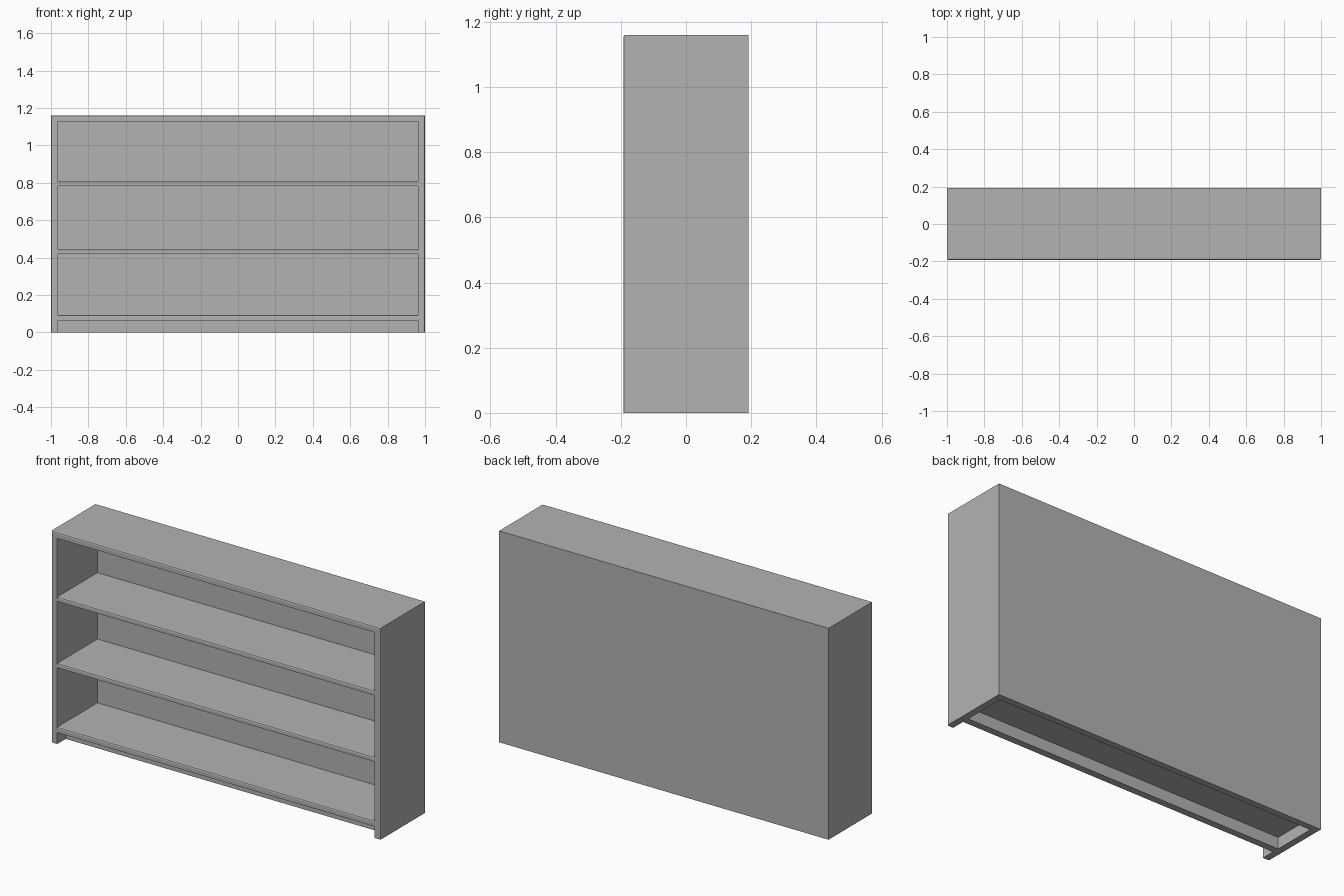
import bpy, bmesh
from mathutils import Vector

cube = bpy.data.objects.get("Cube")
if cube:
    bpy.data.objects.remove(cube)

W, D, H = 1.0, 0.192, 1.16       # half width, half depth, height
SIDE, TOP, BACK = 0.037, 0.032, 0.035
INNER = W - SIDE
EDGE = 0.008                     # eased front edges

grey = bpy.data.materials.new("plain grey")
grey.use_nodes = True
GREY = (0.45, 0.45, 0.45, 1)
grey.diffuse_color = GREY
grey.node_tree.nodes["Principled BSDF"].inputs["Base Color"].default_value = GREY


def extrude_profile(name, points, y0, y1, eased=None):
    """Extrude an x-z outline from y0 to y1, easing the front edges that pass the test."""
    bm = bmesh.new()
    face = bm.faces.new([bm.verts.new((x, y0, z)) for x, z in points])
    new = bmesh.ops.extrude_face_region(bm, geom=[face])["geom"]
    moved = [v for v in new if isinstance(v, bmesh.types.BMVert)]
    bmesh.ops.translate(bm, verts=moved, vec=Vector((0, y1 - y0, 0)))
    bmesh.ops.recalc_face_normals(bm, faces=bm.faces)
    if eased:
        edges = [e for e in bm.edges
                 if all(abs(v.co.y - y0) < 1e-5 and eased(v.co) for v in e.verts)]
        bmesh.ops.bevel(bm, geom=edges, offset=EDGE, segments=2,
                        profile=0.5, affect='EDGES')
    mesh = bpy.data.meshes.new(name)
    bm.to_mesh(mesh)
    bm.free()
    mesh.materials.append(grey)
    obj = bpy.data.objects.new(name, mesh)
    bpy.context.collection.objects.link(obj)
    return obj


def board(name, x0, x1, z0, z1, y0, y1, eased=None):
    return extrude_profile(name, [(x0, z0), (x1, z0), (x1, z1), (x0, z1)], y0, y1, eased)


# Sides and top as one arch, eased around the outer front edge
arch = [(-W, 0), (-W, H), (W, H), (W, 0),
        (INNER, 0), (INNER, H - TOP), (-INNER, H - TOP), (-INNER, 0)]
extrude_profile("sides_and_top", arch, -D, D,
                lambda co: abs(co.x) > W - 1e-4 or co.z > H - 1e-4)

# Back panel
board("back_panel", -INNER, INNER, 0, H - TOP, D - BACK, D)

# Shelves, eased along the upper front edge
for name, z0, z1 in (("bottom_shelf", 0.063, 0.093),
                     ("middle_shelf", 0.418, 0.443),
                     ("upper_shelf", 0.782, 0.807)):
    board(name, -INNER, INNER, z0, z1, -D, D - BACK,
          lambda co, top=z1: co.z > top - 1e-4)

# Recessed plinth under the bottom shelf
board("plinth", -INNER, INNER, 0, 0.063, -0.118, -0.08)
